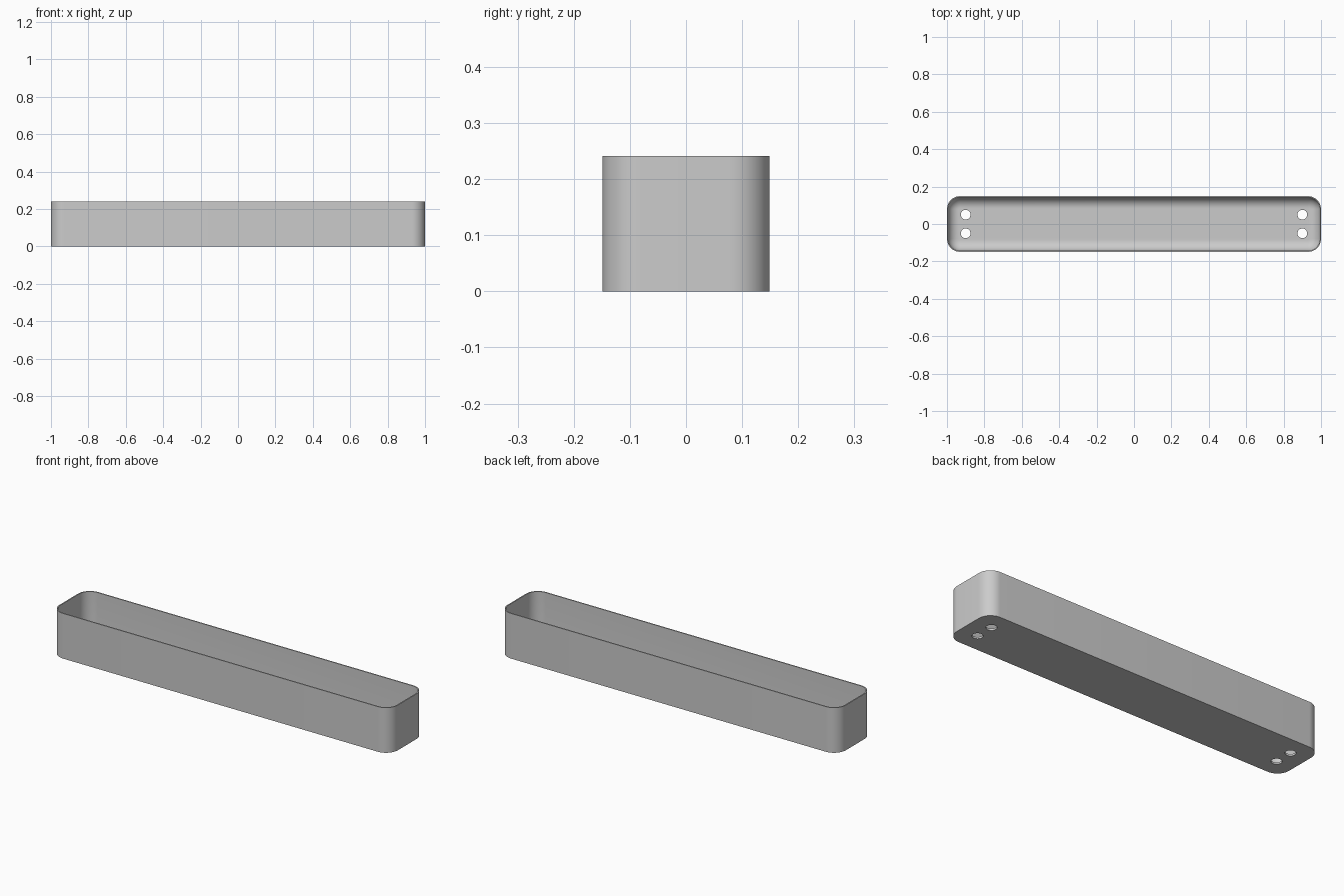
import bpy, bmesh, math

if "Cube" in bpy.data.objects:
    bpy.data.objects.remove(bpy.data.objects["Cube"])

L, W, H = 1.0, 0.149, 0.241      # half length, half width, height
R = 0.07                         # outer corner radius
WALL, FLOOR, FILLET = 0.006, 0.01, 0.058
SEG = 12

grey = bpy.data.materials.new("plain grey")
grey.diffuse_color = (0.6, 0.6, 0.6, 1)
grey.use_nodes = True
grey.node_tree.nodes["Principled BSDF"].inputs["Base Color"].default_value = grey.diffuse_color


def ring(bm, inset, z):
    """Rounded rectangle of vertices, inset from the outer outline."""
    r = R - inset
    verts = []
    for k, (sx, sy) in enumerate([(1, 1), (-1, 1), (-1, -1), (1, -1)]):
        for i in range(SEG + 1):
            a = math.pi / 2 * (k + i / SEG)
            verts.append(bm.verts.new((sx * (L - R) + r * math.cos(a),
                                       sy * (W - R) + r * math.sin(a), z)))
    return verts


# Tray: outer wall, thin rim, inner wall and filleted floor
bm = bmesh.new()
rings = [ring(bm, 0, 0), ring(bm, 0, H), ring(bm, WALL, H)]
for i in range(SEG + 1):
    a = math.pi / 2 * i / SEG
    rings.append(ring(bm, WALL + FILLET * (1 - math.cos(a)),
                      FLOOR + FILLET * (1 - math.sin(a))))
for lo, hi in zip(rings, rings[1:]):
    n = len(lo)
    for i in range(n):
        j = (i + 1) % n
        bm.faces.new((lo[i], lo[j], hi[j], hi[i]))
bm.faces.new(rings[0][::-1])
bm.faces.new(rings[-1])
bmesh.ops.recalc_face_normals(bm, faces=bm.faces)
mesh = bpy.data.meshes.new("tray")
bm.to_mesh(mesh)
bm.free()
mesh.materials.append(grey)
tray = bpy.data.objects.new("tray", mesh)
bpy.context.collection.objects.link(tray)

# Drain holes: two at each end of the floor
bm = bmesh.new()
for x in (-0.9, 0.9):
    for y in (-0.05, 0.05):
        c = bmesh.ops.create_cone(bm, cap_ends=True, segments=32, radius1=0.026,
                                  radius2=0.026, depth=0.1)
        bmesh.ops.translate(bm, verts=c["verts"], vec=(x, y, 0))
cut = bpy.data.meshes.new("hole_cutter")
bm.to_mesh(cut)
bm.free()
cut.materials.append(grey)
cutter = bpy.data.objects.new("hole_cutter", cut)
bpy.context.collection.objects.link(cutter)
cutter.hide_render = True

mod = tray.modifiers.new("drain holes", 'BOOLEAN')
mod.operation = 'DIFFERENCE'
mod.solver = 'EXACT'
mod.object = cutter
bpy.context.view_layer.objects.active = tray
tray.select_set(True)
bpy.ops.object.modifier_apply(modifier=mod.name)
bpy.data.objects.remove(cutter)
bpy.ops.object.shade_smooth_by_angle(angle=math.radians(30))
